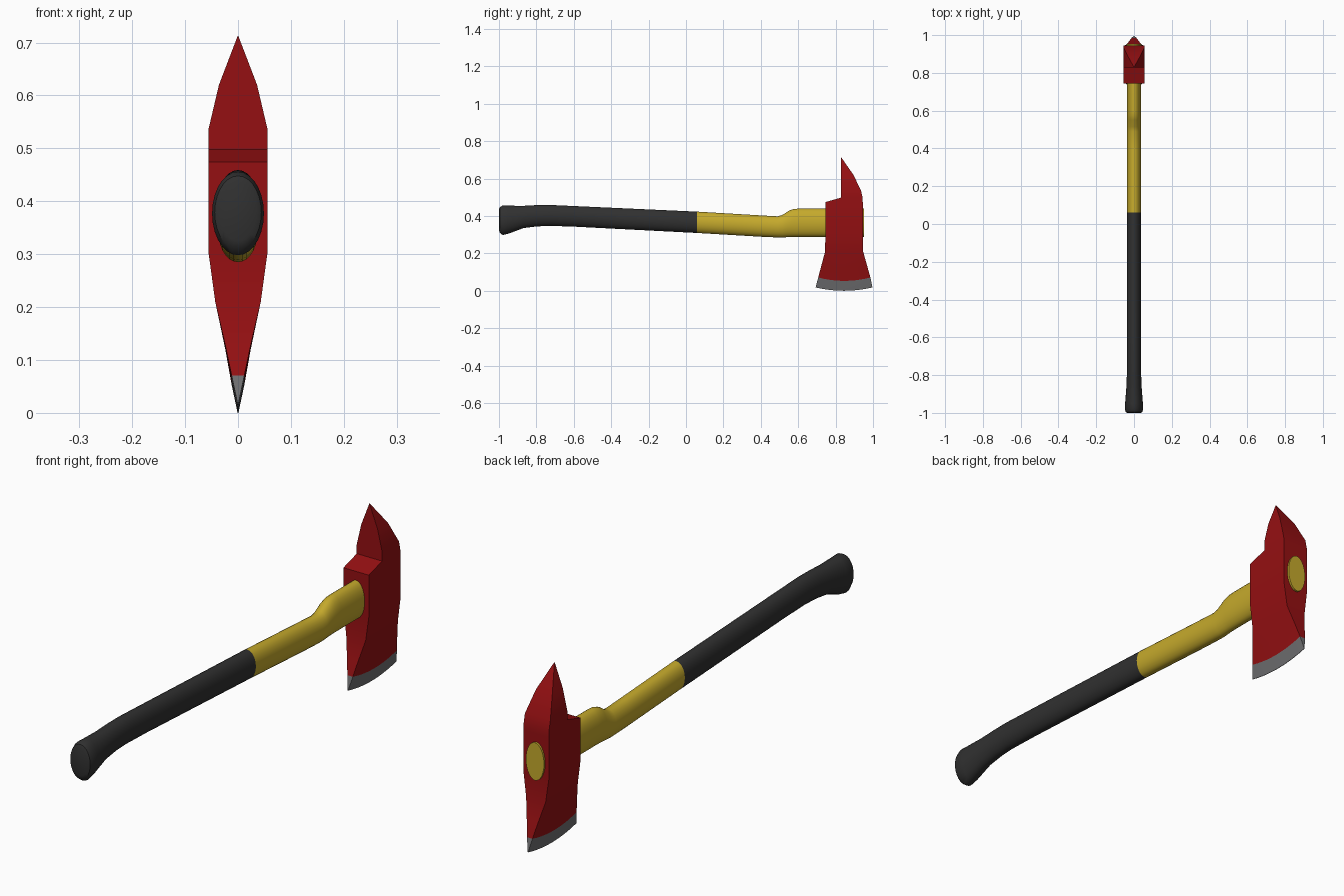
import bpy, bmesh, math

if "Cube" in bpy.data.objects:
    bpy.data.objects.remove(bpy.data.objects["Cube"])


def material(name, rgb):
    m = bpy.data.materials.new(name)
    m.diffuse_color = (*rgb, 1)
    m.use_nodes = True
    m.node_tree.nodes["Principled BSDF"].inputs["Base Color"].default_value = m.diffuse_color
    return m


red = material("red paint", (0.30, 0.005, 0.006))
steel = material("bare steel", (0.16, 0.16, 0.165))
yellow = material("yellow handle", (0.56, 0.40, 0.025))
black = material("black grip", (0.030, 0.030, 0.030))


def finish(bm, name, mats, angle):
    bmesh.ops.recalc_face_normals(bm, faces=bm.faces)
    me = bpy.data.meshes.new(name)
    bm.to_mesh(me)
    bm.free()
    ob = bpy.data.objects.new(name, me)
    bpy.context.collection.objects.link(ob)
    for m in mats:
        me.materials.append(m)
    bpy.ops.object.select_all(action='DESELECT')
    ob.select_set(True)
    bpy.context.view_layer.objects.active = ob
    bpy.ops.object.shade_smooth_by_angle(angle=math.radians(angle))
    return ob


def bridge(bm, a, b):
    n = len(a)
    return [bm.faces.new((a[i], a[(i + 1) % n], b[(i + 1) % n], b[i])) for i in range(n)]


def handle_part(name, stations, mat, sides=28):
    """Loft of upright ellipses: y, bottom z, top z, half width."""
    bm = bmesh.new()
    rings = []
    for y, z0, z1, w in stations:
        rings.append([bm.verts.new((w * math.cos(t), y, (z0 + z1) / 2 + (z1 - z0) / 2 * math.sin(t)))
                      for t in (2 * math.pi * i / sides for i in range(sides))])
    for a, b in zip(rings, rings[1:]):
        bridge(bm, a, b)
    bm.faces.new(rings[0])
    bm.faces.new(rings[-1])
    finish(bm, name, [mat], 40)


# Black grip with flared knob
handle_part("grip", [
    (-1.0, .325, .435, .035), (-.995, .309, .448, .044), (-.98, .298, .456, .049),
    (-.95, .305, .455, .047), (-.87, .335, .454, .041), (-.80, .344, .458, .038),
    (-.73, .347, .459, .037), (-.60, .343, .453, .037), (.06, .309, .423, .037)], black)

# Yellow shaft, stepping up into the head and out the far side
handle_part("shaft", [
    (.06, .309, .423, .037), (.40, .289, .403, .037), (.49, .285, .398, .037),
    (.515, .285, .405, .037), (.55, .287, .428, .037), (.575, .288, .437, .038),
    (.60, .288, .439, .038), (.75, .288, .439, .038), (.953, .288, .439, .040)], yellow)

# Axe head: stacked sections of z, rear y, front y, half width, end lift of the curved edge
sections = [
    (0.000, .693, .997, .0008, .018), (0.053, .707, .986, .012, .018),
    (0.120, .722, .970, .024, .008), (0.210, .744, .947, .043, 0),
    (0.305, .745, .945, .056, 0), (0.474, .745, .945, .056, 0),
    (0.498, .829, .944, .056, 0), (0.535, .829, .936, .056, 0),
    (0.620, .829, .895, .036, 0), (0.712, .829, .831, .0008, 0)]
COLS = 10
bm = bmesh.new()
rings = []
for z, y0, y1, w, lift in sections:
    side = [(y0 + (y1 - y0) * i / COLS, z + lift * (2 * i / COLS - 1) ** 2) for i in range(COLS + 1)]
    rings.append([bm.verts.new((w, y, h)) for y, h in side] +
                 [bm.verts.new((-w, y, h)) for y, h in reversed(side)])
for k, (a, b) in enumerate(zip(rings, rings[1:])):
    for f in bridge(bm, a, b):
        f.material_index = 1 if k == 0 else 0      # ground cutting edge
# Close the thin cutting edge and the spike tip
for r in (rings[0], rings[-1]):
    for i in range(COLS):
        f = bm.faces.new((r[i], r[i + 1], r[-2 - i], r[-1 - i]))
        f.material_index = 1
finish(bm, "axe_head", [red, steel], 18)
